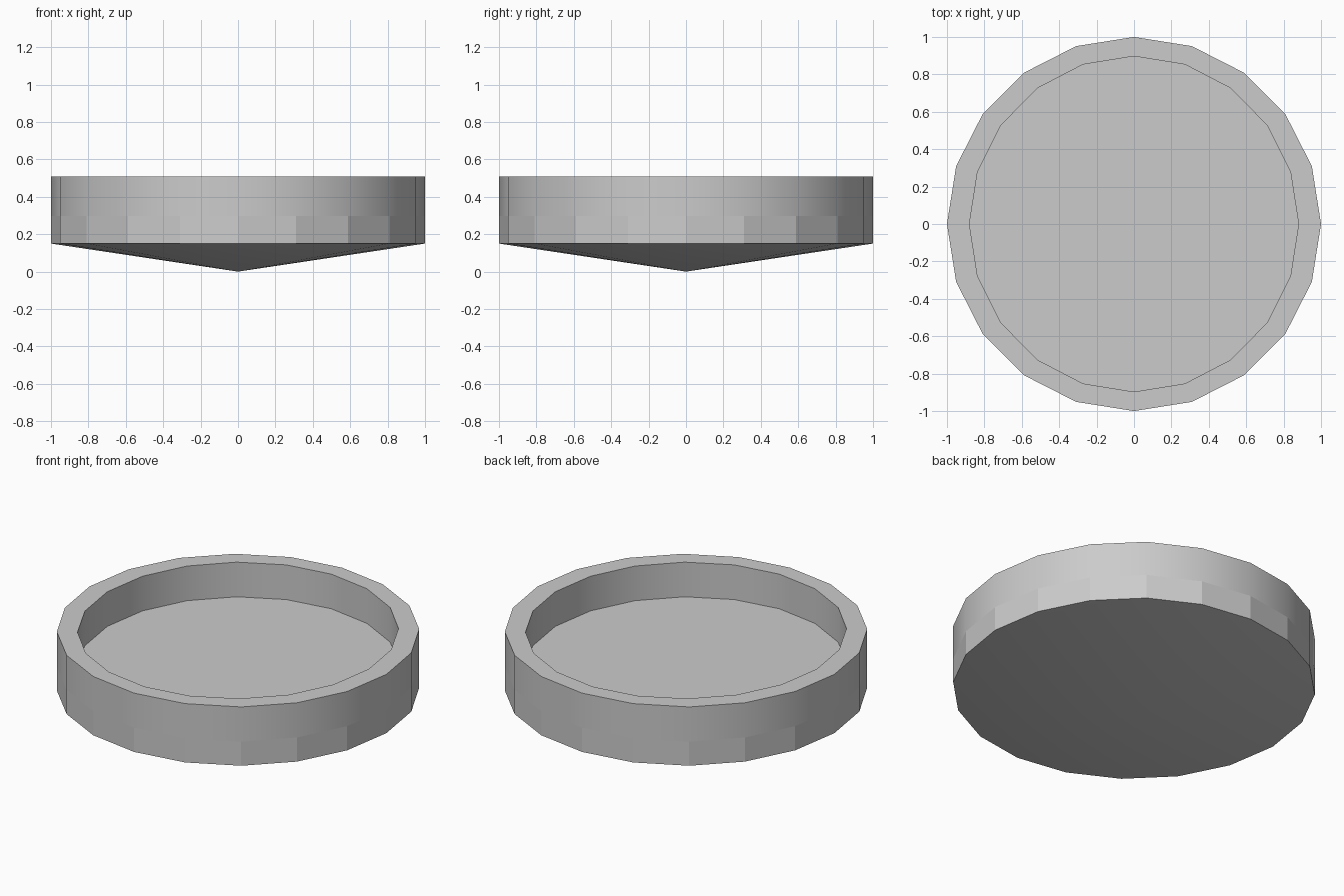
import bpy, bmesh, math

if "Cube" in bpy.data.objects:
    bpy.data.objects.remove(bpy.data.objects["Cube"])

SIDES = 20
bm = bmesh.new()


def ring(rx, ry, z):
    """Ring of vertices on an ellipse at height z."""
    return [bm.verts.new((rx * math.cos(a), ry * math.sin(a), z))
            for a in (2 * math.pi * i / SIDES for i in range(SIDES))]


def bridge(low, high, smooth):
    """Join two rings with quads."""
    for i in range(SIDES):
        j = (i + 1) % SIDES
        bm.faces.new((low[i], low[j], high[j], high[i])).smooth = smooth


base = ring(1, 1, 0.15)
band = ring(1, 1, 0.297)
rim_outer = ring(1, 1, 0.508)
rim_inner = ring(0.88, 0.897, 0.508)
floor = ring(0.88, 0.897, 0.297)

# Shallow cone underside
apex = bm.verts.new((0, 0, 0))
for i in range(SIDES):
    bm.faces.new((apex, base[(i + 1) % SIDES], base[i])).smooth = True

# Faceted lower band, smooth upper wall, rim top and inner wall
bridge(base, band, False)
bridge(band, rim_outer, True)
bridge(rim_outer, rim_inner, False)
bridge(rim_inner, floor, True)

# Flat floor of the dish
bm.faces.new(floor)

# Keep the hard edges between the parts
for e in bm.edges:
    if e.calc_face_angle(0) > math.radians(30):
        e.smooth = False

mesh = bpy.data.meshes.new("round_dish")
bm.to_mesh(mesh)
bm.free()
dish = bpy.data.objects.new("round_dish", mesh)
bpy.context.collection.objects.link(dish)
